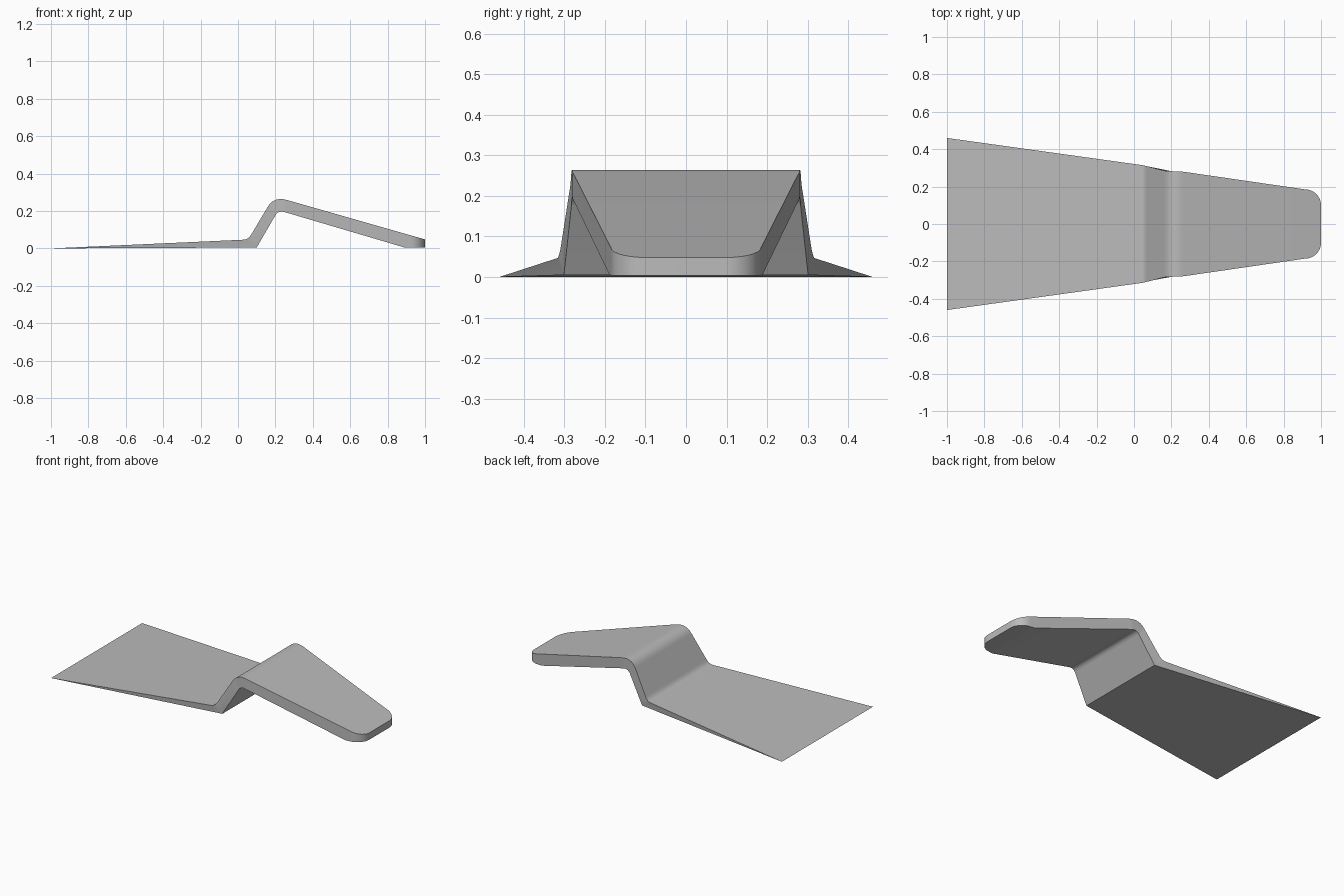
import bpy
import bmesh
from math import sin, cos, radians
from mathutils import Vector

cube = bpy.data.objects.get("Cube")
if cube:
    bpy.data.objects.remove(cube, do_unlink=True)

NOSE_X, NOSE_R, NOSE_W = 0.915, 0.085, 0.1
PLAN = [(-1, 0.46), (0.05, 0.314), (0.165, 0.284), (0.27, 0.279), (NOSE_X, NOSE_W + NOSE_R)]


def half_width(x):
    """Half width of the plan outline, with a rounded nose."""
    if x > NOSE_X:
        t = min((x - NOSE_X) / NOSE_R, 1)
        return NOSE_W + NOSE_R * (1 - t * t) ** 0.5
    for (x0, w0), (x1, w1) in zip(PLAN, PLAN[1:]):
        if x <= x1:
            return w0 + (w1 - w0) * (x - x0) / (x1 - x0)


def bend(a, corner, b, n):
    """Rounded bend between two straight runs."""
    a, corner, b = Vector(a), Vector(corner), Vector(b)
    pts = []
    for i in range(n + 1):
        t = i / n
        pts.append(a * (1 - t) ** 2 + corner * 2 * t * (1 - t) + b * t * t)
    return pts


# Side profile as pairs of upper and lower points
heel = Vector((0.1, 0.005))
tip = Vector((-1, 0))
pairs = [(tip, tip)]
pairs += [(p, heel) for p in bend((0.03, 0.0465), (0.055, 0.0475), (0.07, 0.073), 5)]
pairs += zip(bend((0.16, 0.224), (0.193, 0.279), (0.265, 0.258), 6),
             bend((0.2, 0.177), (0.216, 0.204), (0.25, 0.194), 6))


def slope(x):
    return 0.048 + 0.286 * (1 - x)


pairs.append((Vector((0.89, slope(0.89))), Vector((0.89, 0.005))))
for i in range(8):
    x = NOSE_X + NOSE_R * sin(radians(90 * i / 7))
    pairs.append((Vector((x, slope(x))), Vector((x, 0.004))))

# Loft the sections into one bent plate
bm = bmesh.new()
rings = []
for top, low in pairs:
    ring = []
    for p, side in ((top, -1), (top, 1), (low, 1), (low, -1)):
        ring.append(bm.verts.new((p.x, side * half_width(p.x), p.y)))
    rings.append(ring)
for a, b in zip(rings, rings[1:]):
    for i in range(4):
        j = (i + 1) % 4
        bm.faces.new((a[i], a[j], b[j], b[i]))
bm.faces.new(rings[-1])
bmesh.ops.remove_doubles(bm, verts=bm.verts, dist=0.0002)
bmesh.ops.recalc_face_normals(bm, faces=bm.faces)

mesh = bpy.data.meshes.new("bent_wedge")
bm.to_mesh(mesh)
bm.free()
wedge = bpy.data.objects.new("bent_wedge", mesh)
bpy.context.collection.objects.link(wedge)

# Plain grey finish
grey = bpy.data.materials.new("plain_grey")
grey.use_nodes = True
colour = (0.5, 0.5, 0.5, 1)
grey.diffuse_color = colour
grey.node_tree.nodes["Principled BSDF"].inputs["Base Color"].default_value = colour
mesh.materials.append(grey)

# Smooth bends, crisp edges
bpy.ops.object.select_all(action="DESELECT")
wedge.select_set(True)
bpy.context.view_layer.objects.active = wedge
bpy.ops.object.shade_smooth_by_angle(angle=radians(35))
weighted = wedge.modifiers.new("even_shading", "WEIGHTED_NORMAL")
weighted.keep_sharp = True
